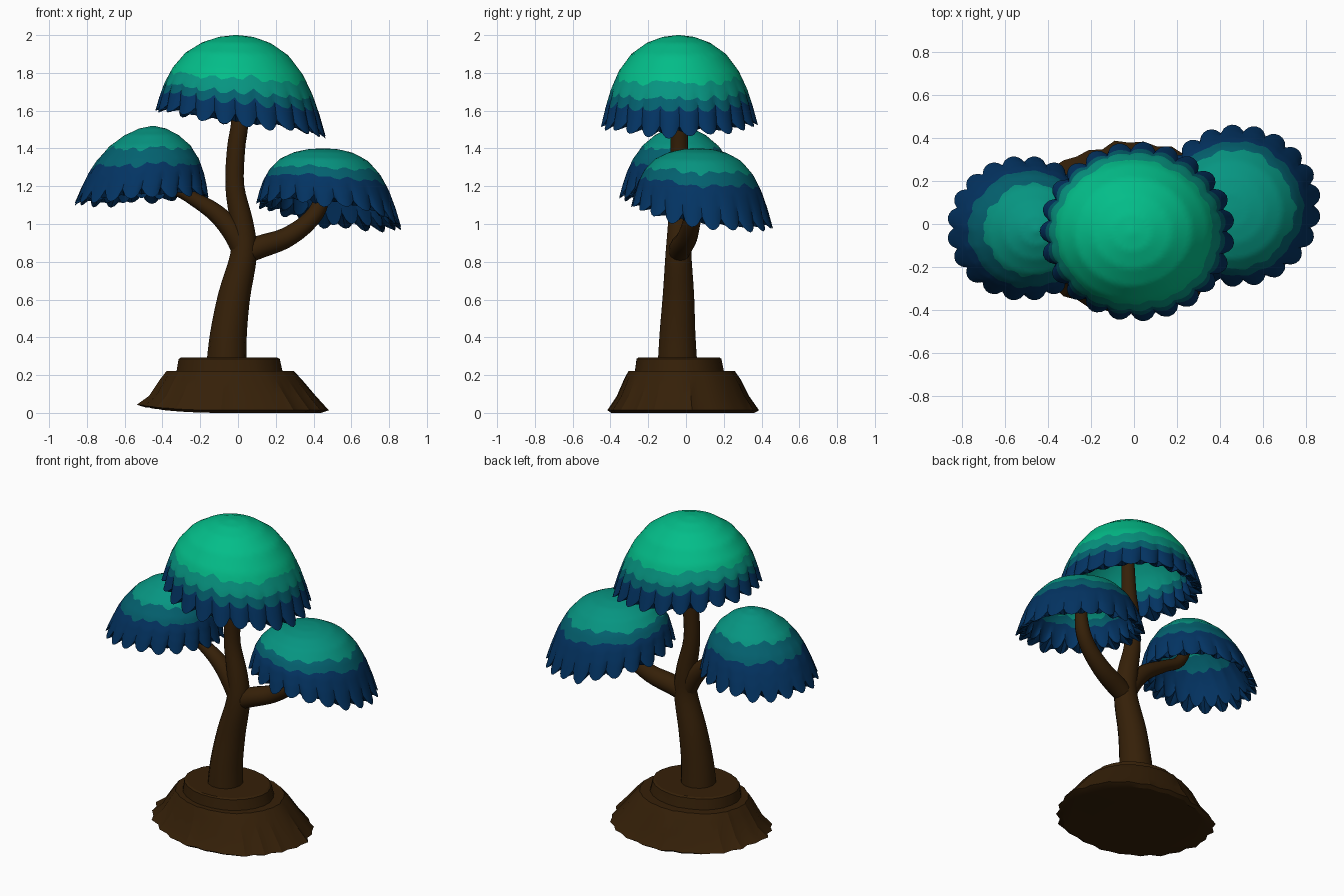
import bpy, bmesh, math, random
from mathutils import Vector

if "Cube" in bpy.data.objects:
    bpy.data.objects.remove(bpy.data.objects["Cube"])

random.seed(4)


def mat(name, r, g, b):
    m = bpy.data.materials.new(name)
    m.diffuse_color = (r, g, b, 1)
    m.use_nodes = True
    m.node_tree.nodes["Principled BSDF"].inputs["Base Color"].default_value = m.diffuse_color
    return m


BARK = mat("bark brown", 0.036, 0.0145, 0.0025)
GREEN = mat("bright green", 0.001, 0.51, 0.25)
TEAL = mat("teal", 0.002, 0.30, 0.22)
DEEP = mat("deep teal", 0.001, 0.12, 0.16)
NAVY = mat("navy blue", 0.001, 0.034, 0.125)


def loft(name, rings, mats, rule=None, angle=35):
    """Skin a list of closed rings and cap both ends; rule(row) picks the colour."""
    bm = bmesh.new()
    rows = [[bm.verts.new(p) for p in ring] for ring in rings]
    n = len(rows[0])
    for i in range(len(rows) - 1):
        for j in range(n):
            k = (j + 1) % n
            f = bm.faces.new((rows[i][j], rows[i][k], rows[i + 1][k], rows[i + 1][j]))
            f.material_index = rule(i) if rule else 0
    for i in (0, -1):
        f = bm.faces.new(rows[i])
        f.material_index = rule(0 if i == 0 else len(rows) - 2) if rule else 0
    bmesh.ops.recalc_face_normals(bm, faces=bm.faces)
    me = bpy.data.meshes.new(name)
    bm.to_mesh(me)
    bm.free()
    for m in mats:
        me.materials.append(m)
    ob = bpy.data.objects.new(name, me)
    bpy.context.collection.objects.link(ob)
    bpy.ops.object.select_all(action='DESELECT')
    ob.select_set(True)
    bpy.context.view_layer.objects.active = ob
    bpy.ops.object.shade_smooth_by_angle(angle=math.radians(angle))
    return ob


# Dome profile: radius and depth, both 0..1
PROFILE = [(0.02, 0), (0.2, 0.02), (0.4, 0.085), (0.6, 0.21), (0.76, 0.4),
           (0.87, 0.61), (0.94, 0.8), (1.0, 1.0)]


def dome(s):
    x = s * (len(PROFILE) - 1)
    i = min(int(x), len(PROFILE) - 2)
    f = x - i
    a, b = PROFILE[i], PROFILE[i + 1]
    return a[0] + (b[0] - a[0]) * f, a[1] + (b[1] - a[1]) * f


def canopy(name, apex, centre, radius, rim_z, tilt, lobes, bands, mats, power, floor=0):
    """Hollow leaf dome with a scalloped outer skirt and an offset inner skirt."""
    per = 6
    n = lobes * per
    length = [random.uniform(0.75, 1.25) for _ in range(lobes)]
    phase = [random.uniform(0, math.tau) for _ in range(3)]
    outer = [i / 35 for i in range(36)]
    inner = [1 - i / 18 for i in range(17)]
    layers = [(s, 1.0, 0.0, 0) for s in outer] + [(s, 0.86, 0.02, per // 2) for s in inner]
    rings, depths = [], []
    for s, shrink, lift, shift in layers:
        depths.append(dome(s)[1] ** power)
        ring = []
        for j in range(n):
            a = math.tau * j / n
            # rows wander up and down so the colour bands get wavy edges
            wave = (math.sin(5 * a + phase[0]) + math.sin(lobes * a / 2 // 1 + phase[1])
                    + math.sin((lobes - 3) * a + phase[2]))
            r, d = dome(s + 0.012 * wave * math.sin(math.pi * s))
            d = d ** power
            w = max(0, (d - 0.35) / 0.65) ** 1.3
            q = (j + shift) % n
            c = math.sin(math.pi * (q % per) / per) ** 0.75 if q % per else 0
            k = r * shrink * (1 + 0.085 * w * (c - 1))
            dx, dy = radius[0] * k * math.cos(a), radius[1] * k * math.sin(a)
            x = apex[0] + (centre[0] - apex[0]) * d + dx
            y = apex[1] + (centre[1] - apex[1]) * d + dy
            z = apex[2] + (rim_z - apex[2]) * d + (tilt[0] * dx + tilt[1] * dy) * d
            z += lift + 0.055 * w * (1 - c * length[q // per])
            if shrink < 1:
                z -= 0.03 * (1 - d)
            ring.append((x, y, z))
        rings.append(ring)

    def rule(i):
        d = (depths[i] + depths[i + 1]) / 2
        return max(sum(d > b for b in bands), floor if i >= len(outer) else 0)

    return loft(name, rings, mats, rule, 30)


canopy("top_canopy", (-0.01, -0.04, 2.0), (0.015, -0.035), (0.453, 0.417), 1.525,
       (-0.15, 0.0), 23, (0.48, 0.64, 0.76), [GREEN, TEAL, DEEP, NAVY], 1.0, 1)
canopy("left_canopy", (-0.45, -0.03, 1.52), (-0.51, -0.02), (0.358, 0.337), 1.12,
       (0.04, -0.05), 20, (0.31, 0.52), [TEAL, DEEP, NAVY], 0.85)
canopy("right_canopy", (0.45, 0.06, 1.40), (0.482, 0.085), (0.386, 0.377), 1.04,
       (-0.16, -0.15), 21, (0.32, 0.49), [TEAL, DEEP, NAVY], 1.15)


def limb(name, path, sides=14):
    """Tapered round tube through (x, y, z, radius) points, smoothed as a spline."""
    pts = []
    for i in range(len(path) - 1):
        p = [Vector(path[max(0, min(len(path) - 1, i + o))]) for o in (-1, 0, 1, 2)]
        for k in range(4):
            t = k / 4
            pts.append(0.5 * (2 * p[1] + (p[2] - p[0]) * t
                              + (2 * p[0] - 5 * p[1] + 4 * p[2] - p[3]) * t * t
                              + (3 * p[1] - p[0] - 3 * p[2] + p[3]) * t ** 3))
    pts.append(Vector(path[-1]))
    rings = []
    for i, p in enumerate(pts):
        d = (pts[min(i + 1, len(pts) - 1)].xyz - pts[max(i - 1, 0)].xyz).normalized()
        u = d.cross(Vector((0, 1, 0))).normalized()
        v = d.cross(u)
        rings.append([p.xyz + p.w * (u * math.cos(math.tau * j / sides)
                                     + v * math.sin(math.tau * j / sides))
                      for j in range(sides)])
    return loft(name, rings, [BARK])


# Trunk and side branches
limb("trunk", [(-0.06, -0.045, 0.26, 0.107), (-0.05, -0.045, 0.42, 0.097),
               (-0.02, -0.04, 0.62, 0.085), (0.03, -0.04, 0.84, 0.07),
               (0.02, -0.035, 1.0, 0.062), (-0.017, -0.035, 1.2, 0.05),
               (-0.01, -0.035, 1.4, 0.048), (0.01, -0.035, 1.55, 0.045),
               (0.02, -0.035, 1.86, 0.035)])
limb("left_branch", [(0.04, -0.04, 0.82, 0.055), (-0.02, -0.04, 0.95, 0.058),
                     (-0.12, -0.035, 1.06, 0.048), (-0.26, -0.03, 1.15, 0.036),
                     (-0.38, -0.03, 1.23, 0.034), (-0.46, -0.03, 1.42, 0.028)])
limb("right_branch", [(0.03, -0.04, 0.84, 0.055), (0.12, -0.025, 0.88, 0.06),
                      (0.25, 0.005, 0.925, 0.054), (0.37, 0.03, 1.01, 0.047),
                      (0.44, 0.05, 1.12, 0.042), (0.46, 0.06, 1.32, 0.03)])

# Earth mound: (centre x, centre y, radius x, radius y, z, ridge size)
SIDES = 48
ridge = [random.uniform(-1, 1) for _ in range(SIDES // 2)]


def ground_rings(levels):
    rings = []
    for cx, cy, rx, ry, z, amp in levels:
        ring = []
        for j in range(SIDES):
            a = math.tau * j / SIDES
            k = 1 + amp * (ridge[j // 2] * 0.6 + (0.4 if j % 2 else -0.4))
            rise = 0.03 * max(0, -math.cos(a)) ** 3 if amp and z < 0.05 else 0
            ring.append((cx + rx * k * math.cos(a), cy + ry * k * math.sin(a), z + rise))
        rings.append(ring)
    return rings


loft("earth_mound", ground_rings([
    (-0.022, -0.02, 0.46, 0.375, 0.0, 0.03), (-0.022, -0.02, 0.50, 0.395, 0.014, 0.04),
    (-0.025, -0.02, 0.435, 0.345, 0.09, 0.035), (-0.035, -0.022, 0.37, 0.305, 0.18, 0.025),
    (-0.04, -0.025, 0.335, 0.28, 0.222, 0.02)]), [BARK], angle=25)

# Low step around the trunk foot
loft("mound_step", ground_rings([
    (-0.042, -0.035, 0.285, 0.24, 0.20, 0.015), (-0.044, -0.036, 0.28, 0.235, 0.225, 0.012),
    (-0.046, -0.038, 0.268, 0.225, 0.286, 0.012), (-0.046, -0.038, 0.255, 0.215, 0.293, 0.01)]),
    [BARK], angle=25)
